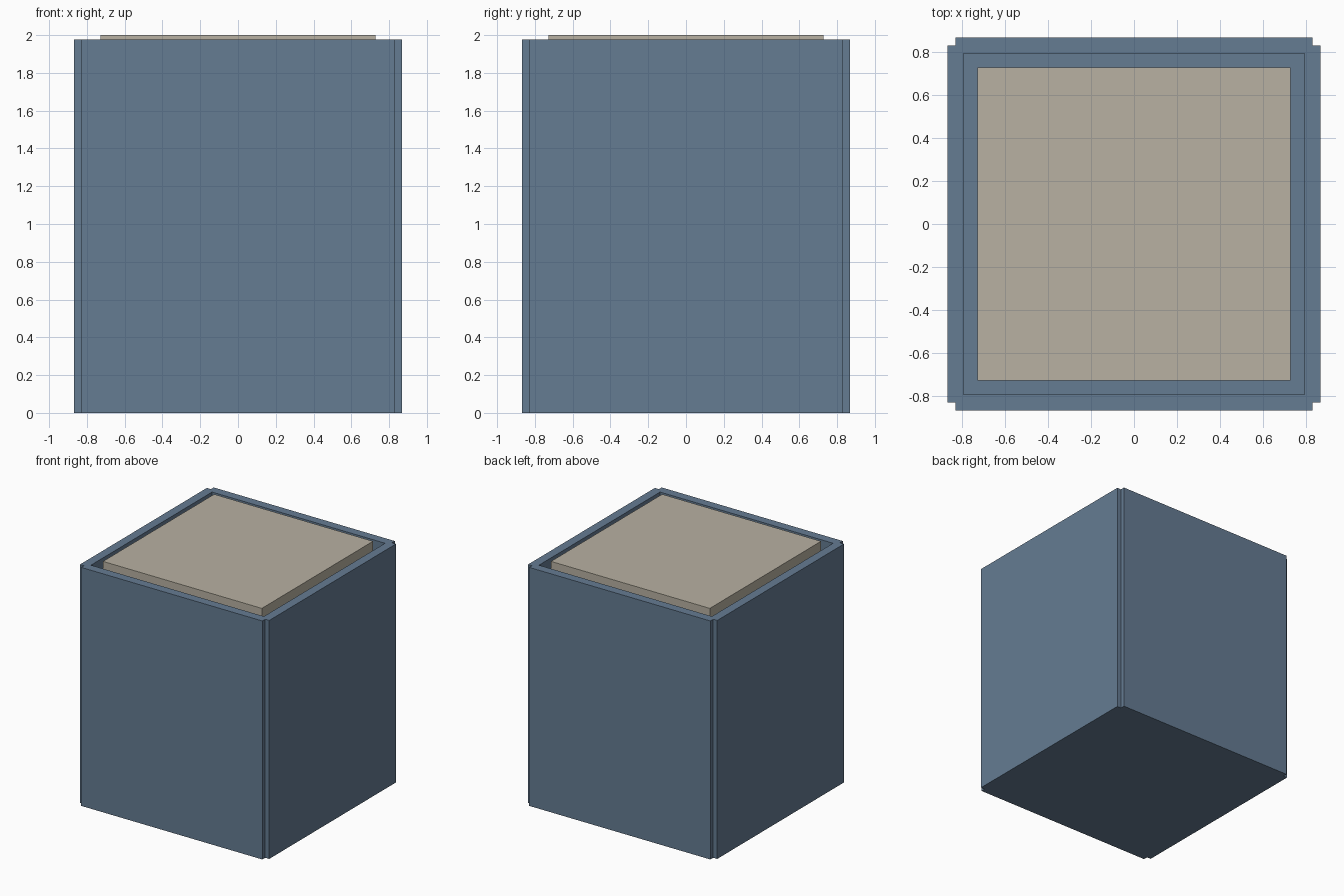
import bpy, bmesh

if "Cube" in bpy.data.objects:
    bpy.data.objects.remove(bpy.data.objects["Cube"])

OUT, NOTCH, INNER, BLOCK = 0.867, 0.83, 0.793, 0.728
TOP, FLOOR = 1.976, 0.075


def material(name, color):
    m = bpy.data.materials.new(name)
    m.diffuse_color = color
    m.use_nodes = True
    m.node_tree.nodes["Principled BSDF"].inputs["Base Color"].default_value = m.diffuse_color
    return m


def prism(name, outline, z0, z1, mat=None):
    """Extrude a flat outline from z0 up to z1."""
    bm = bmesh.new()
    face = bm.faces.new([bm.verts.new((x, y, z0)) for x, y in outline])
    ext = bmesh.ops.extrude_face_region(bm, geom=[face], use_keep_orig=True)
    verts = [g for g in ext["geom"] if isinstance(g, bmesh.types.BMVert)]
    bmesh.ops.translate(bm, verts=verts, vec=(0, 0, z1 - z0))
    bmesh.ops.recalc_face_normals(bm, faces=bm.faces[:])
    me = bpy.data.meshes.new(name)
    bm.to_mesh(me)
    bm.free()
    ob = bpy.data.objects.new(name, me)
    bpy.context.collection.objects.link(ob)
    if mat:
        me.materials.append(mat)
    return ob


def square(r):
    return [(-r, -r), (r, -r), (r, r), (-r, r)]


# Square outline with a small step cut out of each corner
notched = []
x, y = OUT, NOTCH
for sx, sy, flip in ((1, 1, 0), (-1, 1, 1), (-1, -1, 0), (1, -1, 1)):
    step = [(OUT, NOTCH), (NOTCH, NOTCH), (NOTCH, OUT)]
    if flip:
        step.reverse()
    notched += [(sx * a, sy * b) for a, b in step]

blue = material("blue_paint", (0.13, 0.20, 0.29, 1))
beige = material("beige_fill", (0.48, 0.44, 0.36, 1))

# Open-topped outer box, hollowed by a hidden cutter
box = prism("outer_box", notched, 0, TOP, blue)
cutter = prism("cavity_cutter", square(INNER), FLOOR, TOP + 0.5, blue)
cutter.hide_render = True
cutter.hide_set(True)
mod = box.modifiers.new("hollow", "BOOLEAN")
mod.operation = "DIFFERENCE"
mod.solver = "EXACT"
mod.object = cutter

# Inner block standing on the floor and rising just above the rim
prism("inner_block", square(BLOCK), FLOOR, 2.0, beige)
